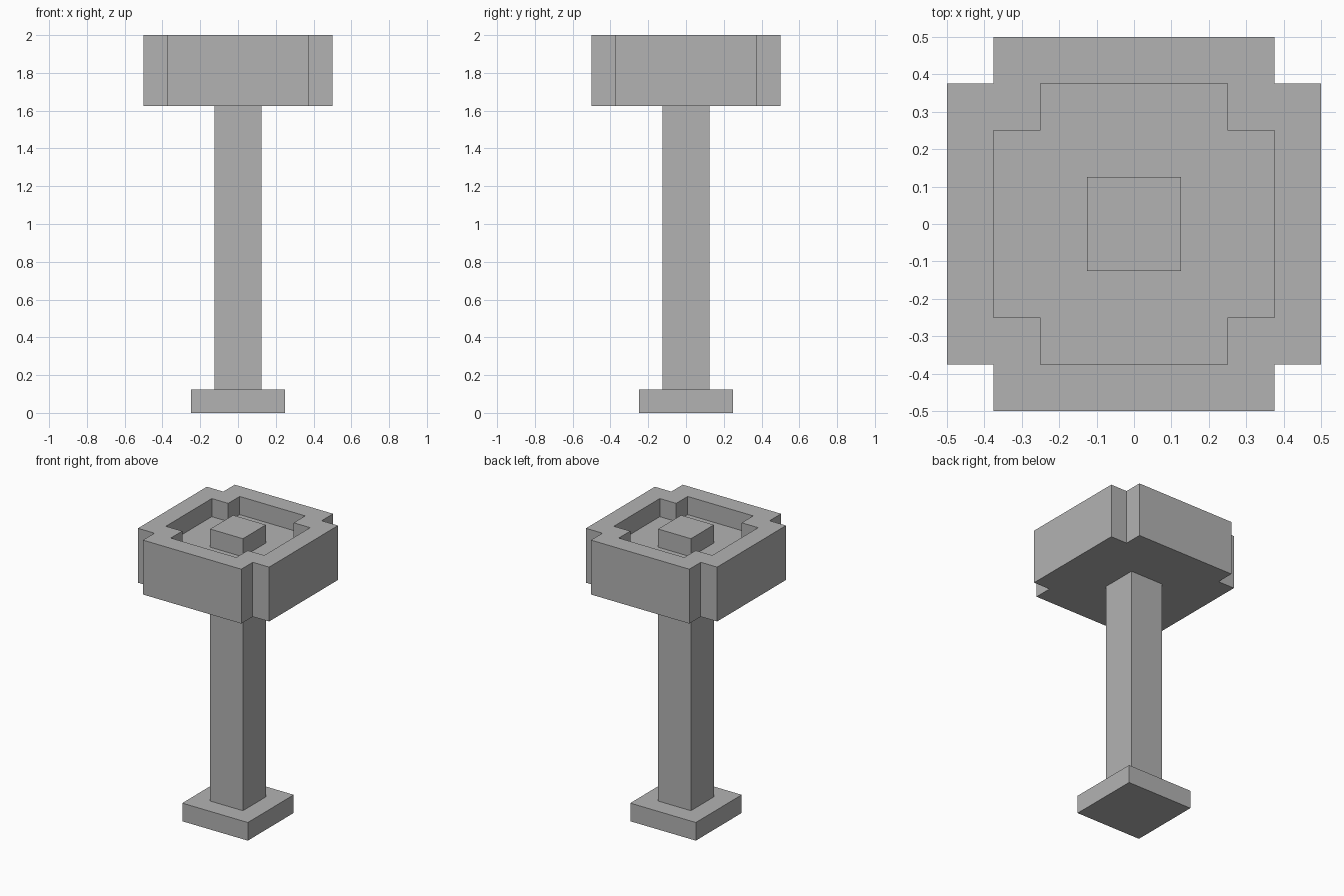
import bpy
import bmesh

if "Cube" in bpy.data.objects:
    bpy.data.objects.remove(bpy.data.objects["Cube"])

stone = bpy.data.materials.new("grey stone")
stone.diffuse_color = (0.45, 0.45, 0.45, 1)
stone.use_nodes = True
stone.node_tree.nodes["Principled BSDF"].inputs["Base Color"].default_value = stone.diffuse_color


def add_object(name, bm):
    bmesh.ops.recalc_face_normals(bm, faces=bm.faces)
    mesh = bpy.data.meshes.new(name)
    bm.to_mesh(mesh)
    bm.free()
    mesh.materials.append(stone)
    bpy.context.collection.objects.link(bpy.data.objects.new(name, mesh))


def block(name, width, z0, z1):
    """Square block centred on the axis, from z0 to z1."""
    bm = bmesh.new()
    bmesh.ops.create_cube(bm, size=1)
    for v in bm.verts:
        v.co = (v.co.x * width, v.co.y * width, z0 + (v.co.z + 0.5) * (z1 - z0))
    add_object(name, bm)


def notched_ring(bm, reach, notch, z):
    """Square outline with its corners cut in, counter-clockwise."""
    x, y = reach, notch
    quarter = [(x, y), (y, y), (y, x)]
    verts = []
    for _ in range(4):
        verts += [bm.verts.new((px, py, z)) for px, py in quarter]
        quarter = [(-py, px) for px, py in quarter]
    return verts


# Foot, pillar and the raised block in the middle of the basin
block("foot", 0.5, 0, 0.125)
block("pillar", 0.25, 0.125, 1.625)
block("centre_block", 0.25, 1.875, 2)

# Basin: outer wall, rim, inner wall, then the floor and underside
bm = bmesh.new()
rings = [notched_ring(bm, *r) for r in (
    (0.5, 0.375, 1.625), (0.5, 0.375, 2),
    (0.375, 0.25, 2), (0.375, 0.25, 1.875))]
for a, b in zip(rings, rings[1:]):
    for i in range(12):
        j = (i + 1) % 12
        bm.faces.new((a[i], a[j], b[j], b[i]))
bm.faces.new(rings[0][::-1])
bm.faces.new(rings[-1])
add_object("basin", bm)
